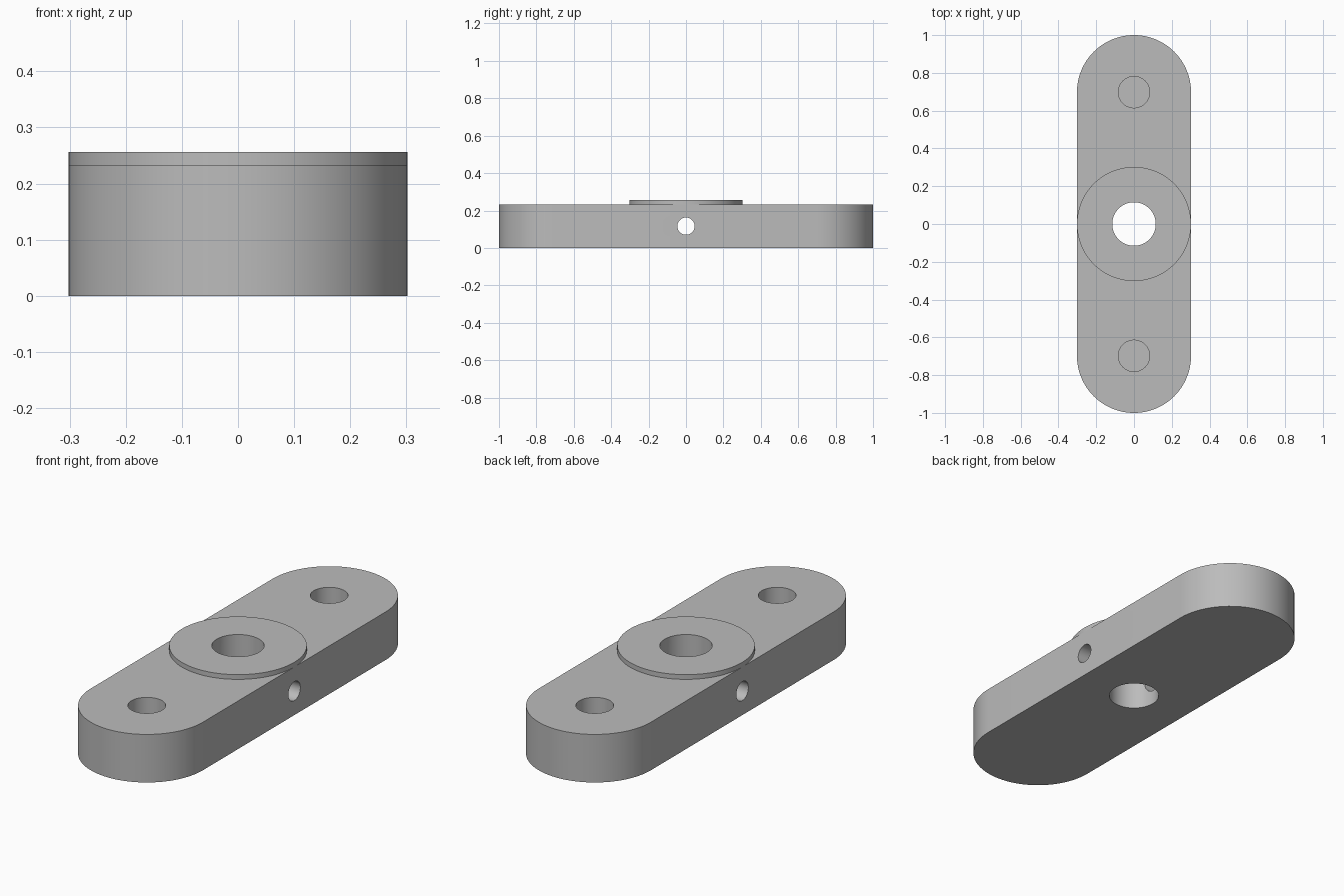
import bpy, bmesh, math
from mathutils import Matrix

if "Cube" in bpy.data.objects:
    bpy.data.objects.remove(bpy.data.objects["Cube"], do_unlink=True)

HALF_WIDTH = 0.302
BODY_TOP = 0.233
BOSS_TOP = 0.256
END_Y = 1 - HALF_WIDTH
SEGMENTS = 96

grey = bpy.data.materials.new("plain grey")
grey.use_nodes = True
colour = (0.5, 0.5, 0.5, 1)
grey.diffuse_color = colour
grey.node_tree.nodes["Principled BSDF"].inputs["Base Color"].default_value = colour


def prism(name, outline, z0, z1):
    """Extrude a closed outline from z0 to z1."""
    bm = bmesh.new()
    face = bm.faces.new([bm.verts.new((x, y, z0)) for x, y in outline])
    top = bmesh.ops.extrude_face_region(bm, geom=[face])["geom"]
    verts = [v for v in top if isinstance(v, bmesh.types.BMVert)]
    bmesh.ops.translate(bm, verts=verts, vec=(0, 0, z1 - z0))
    bmesh.ops.recalc_face_normals(bm, faces=bm.faces)
    mesh = bpy.data.meshes.new(name)
    bm.to_mesh(mesh)
    bm.free()
    mesh.materials.append(grey)
    obj = bpy.data.objects.new(name, mesh)
    bpy.context.collection.objects.link(obj)
    return obj


def arc(radius, y=0, start=0, sweep=2 * math.pi, steps=SEGMENTS):
    return [(radius * math.cos(start + sweep * i / steps),
             y + radius * math.sin(start + sweep * i / steps))
            for i in range(steps + (sweep < 6))]


def cut(obj, cutters):
    """Bake the holes into the part and shade it."""
    bpy.ops.object.select_all(action="DESELECT")
    bpy.context.view_layer.objects.active = obj
    obj.select_set(True)
    for cutter in cutters:
        mod = obj.modifiers.new("hole", "BOOLEAN")
        mod.operation = "DIFFERENCE"
        mod.solver = "EXACT"
        mod.object = cutter
        bpy.ops.object.modifier_apply(modifier=mod.name)
    bpy.ops.object.shade_smooth_by_angle(angle=math.radians(30))


# Plate with rounded ends, and the raised round pad on top
half = SEGMENTS // 2
outline = (arc(HALF_WIDTH, END_Y, 0, math.pi, half)
           + arc(HALF_WIDTH, -END_Y, math.pi, math.pi, half))
plate = prism("plate", outline, 0, BODY_TOP)
pad = prism("raised_pad", arc(HALF_WIDTH), BODY_TOP, BOSS_TOP)

# Hole cutters: centre bore, cross hole and two blind end holes
bore = prism("bore_cutter", arc(0.115), -0.1, 0.4)
cross = prism("cross_hole_cutter", arc(0.046, steps=48), -0.5, 0.5)
cross.data.transform(Matrix.Translation((0, 0, BODY_TOP / 2))
                     @ Matrix.Rotation(math.pi / 2, 4, "Y"))
ends = [prism("end_hole_cutter", arc(0.083, side * END_Y), 0.07, 0.4)
        for side in (-1, 1)]
cutters = [bore, cross] + ends
for cutter in cutters:
    cutter.hide_render = True

cut(plate, cutters)
cut(pad, [bore])

# Cutters are no longer needed once baked
for cutter in cutters:
    bpy.data.objects.remove(cutter, do_unlink=True)
